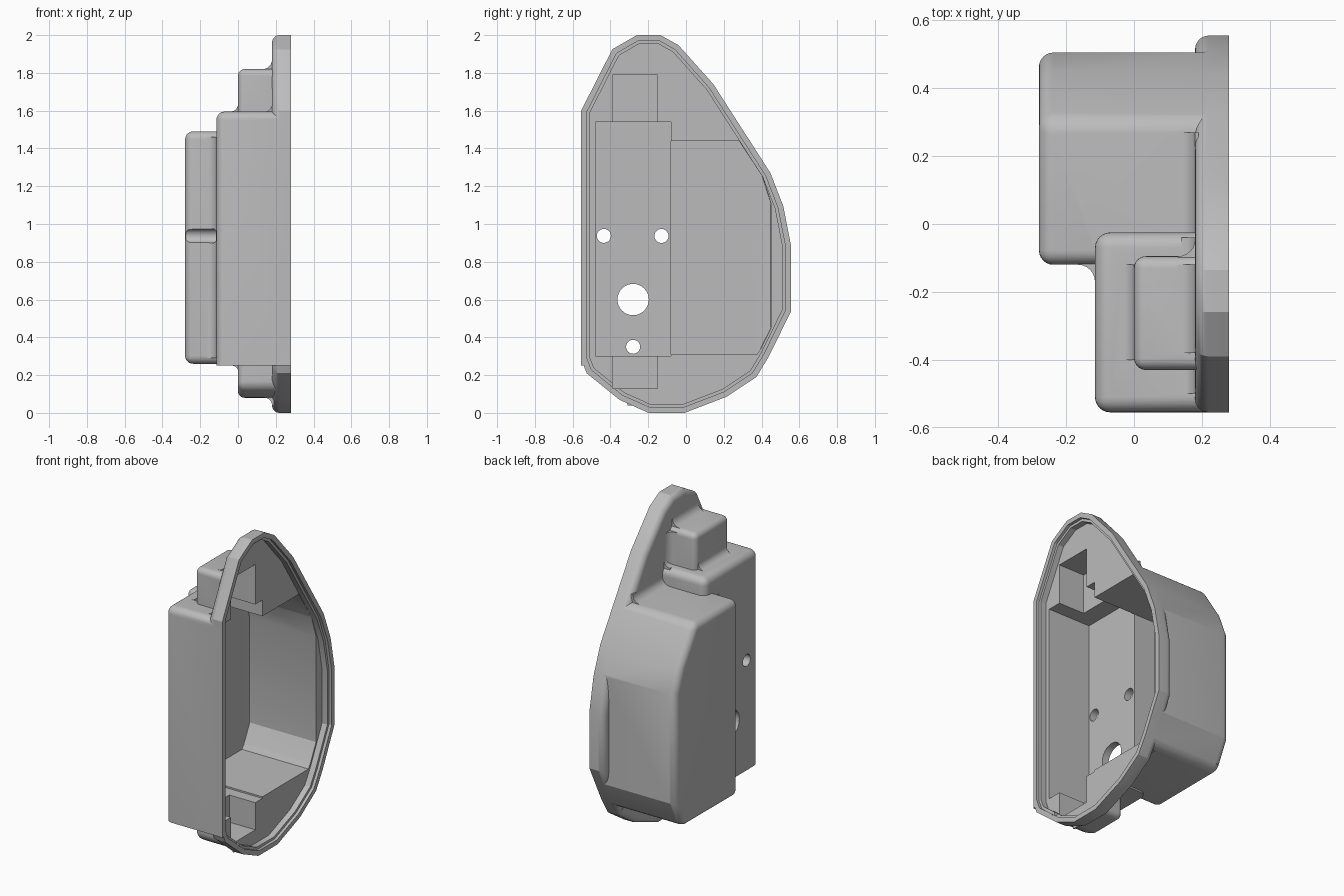
import bpy, bmesh, math
from mathutils import Vector

cube = bpy.data.objects.get("Cube")
if cube:
    bpy.data.objects.remove(cube, do_unlink=True)

FACE = 0.28      # plane of the open side
BEYOND = 0.4     # solids overshoot the open side, then get trimmed

grey = bpy.data.materials.new("plain_grey")
grey.use_nodes = True
colour = (0.5, 0.5, 0.5, 1)
grey.diffuse_color = colour
grey.node_tree.nodes["Principled BSDF"].inputs["Base Color"].default_value = colour


def prism(name, profile, lo, hi, axis="x", radius=0.0, rule=None):
    """Extrude a 2D profile along an axis and round the edges chosen by rule."""
    place = {"x": lambda p, t: (t, p[0], p[1]),
             "y": lambda p, t: (p[0], t, p[1]),
             "z": lambda p, t: (p[0], p[1], t)}[axis]
    bm = bmesh.new()
    face = bm.faces.new([bm.verts.new(place(p, lo)) for p in profile])
    side = bmesh.ops.extrude_face_region(bm, geom=[face])
    step = Vector(place((0, 0), hi - lo))
    bmesh.ops.translate(bm, vec=step, verts=[g for g in side["geom"] if isinstance(g, bmesh.types.BMVert)])
    bmesh.ops.recalc_face_normals(bm, faces=bm.faces)
    if radius:
        edges = [e for e in bm.edges
                 if e.calc_face_angle() > math.radians(30)
                 and min(v.co.x for v in e.verts) < FACE
                 and (rule is None or rule(e.verts[0].co, e.verts[1].co))]
        bmesh.ops.bevel(bm, geom=edges, offset=radius, segments=6, profile=0.5,
                        affect="EDGES", clamp_overlap=True)
    mesh = bpy.data.meshes.new(name)
    bm.to_mesh(mesh)
    bm.free()
    mesh.materials.append(grey)
    obj = bpy.data.objects.new(name, mesh)
    bpy.context.collection.objects.link(obj)
    return obj


def rect(u0, u1, v0, v1):
    return [(u0, v0), (u1, v0), (u1, v1), (u0, v1)]


def circle(u, v, r, n=32):
    return [(u + r * math.cos(2 * math.pi * i / n), v + r * math.sin(2 * math.pi * i / n))
            for i in range(n)]


def inset(profile, d):
    """Move every side of a clockwise profile inward by d."""
    pts = [Vector(p) for p in profile]
    out = []
    for i, p in enumerate(pts):
        a, b = (p - pts[i - 1]).normalized(), (pts[(i + 1) % len(pts)] - p).normalized()
        na, nb = Vector((a.y, -a.x)), Vector((b.y, -b.x))
        out.append(p + (na + nb) * d / (1 + na.dot(nb)))
    return out


def cove(corner, su, sv, lo, hi, axis, r=0.05):
    """Concave fillet strip filling an inside corner."""
    u, v = corner
    lap = 0.01
    arc = [(u + su * r * (1 - math.sin(t)), v + sv * r * (1 - math.cos(t)))
           for t in (math.pi / 2 * i / 6 for i in range(7))]
    pts = [(u - su * lap, v - sv * lap), (u + su * r, v - sv * lap)] + arc
    pts += [(u - su * lap, v + sv * r)]
    return prism("cove", pts, lo, hi, axis)


def combine(target, tool, operation):
    mod = target.modifiers.new("combine", "BOOLEAN")
    mod.operation, mod.solver, mod.object = operation, "EXACT", tool
    bpy.context.view_layer.objects.active = target
    bpy.ops.object.modifier_apply(modifier=mod.name)
    bpy.data.objects.remove(tool, do_unlink=True)


# Teardrop outline of the flange (y, z), clockwise
outline = [(-.555, .286), (-.555, 1.6), (-.39, 1.925), (-.26, 2), (-.135, 2), (-.04, 1.947),
           (.145, 1.74), (.447, 1.27), (.515, 1.095), (.555, .89), (.555, .535), (.437, .296),
           (.373, .19), (.214, .085), (-.008, 0), (-.198, 0), (-.352, .069), (-.526, .21)]
# Large rear chamber follows the outline on its sloping side
chamber = [(-.12, .26), (-.12, 1.49), (.306, 1.49), (.447, 1.27), (.505, 1.12),
           (.505, .434), (.437, .296), (.415, .26)]
chamber_inside = [(-.08, .31), (-.08, 1.44), (.28, 1.44), (.405, 1.25), (.45, 1.11),
                  (.45, .45), (.395, .34), (.375, .31)]
duct = [(-.43, .135), (-.43, 1.82), (-.095, 1.82), (-.095, .08), (-.34, .08)]

# Outer solids
housing = prism("housing", outline, .18, BEYOND, radius=.04,
                rule=lambda a, b: max(a.x, b.x) < .2)
solids = [
    prism("rear_chamber", chamber, -.28, BEYOND, radius=.045),
    prism("front_chamber", rect(-.555, -.025, .25, 1.595), -.115, BEYOND, radius=.045,
          rule=lambda a, b: max(a.z, b.z) > .3),
    prism("duct", duct, 0, BEYOND, radius=.035),
    # Concave blends between the solids
    cove((-.115, -.12), -1, -1, .29, 1.46, "z"),
    cove((.18, 1.49), -1, 1, -.04, .27, "y"),
    cove((.18, 1.595), -1, 1, -.5, -.04, "y", .04),
    cove((0, 1.595), -1, 1, -.4, -.12, "y", .04),
    cove((.18, 1.82), -1, 1, -.38, -.12, "y"),
    cove((.18, -.095), -1, 1, 1.58, 1.8, "z"),
    cove((.18, .08), -1, -1, -.31, -.12, "y", .04),
    cove((0, .25), -1, -1, -.4, -.12, "y", .03),
    cove((.18, .26), -1, -1, -.04, .37, "y", .03),
]
for solid in solids:
    combine(housing, solid, "UNION")

# Hollows, rim step and through holes
cutters = [
    prism("trim", rect(-1, 1, -1, 3), FACE, 1),
    prism("rim_step", inset(outline, .03), .262, BEYOND),
    prism("rim_pocket", inset(outline, .046), .225, BEYOND),
    prism("rear_hollow", chamber_inside, -.235, BEYOND, radius=.05,
          rule=lambda a, b: max(a.x, b.x) < 0 and min(a.y, b.y) > .38),
    prism("front_hollow", rect(-.48, -.08, .3, 1.54), -.07, BEYOND),
    prism("duct_hollow", rect(-.39, -.15, .13, 1.79), .045, BEYOND),
]
for y, z, r in ((-.435, .937, .037), (-.13, .937, .037), (-.28, .6, .083), (-.28, .35, .037)):
    cutters.append(prism("hole", circle(y, z, r), -.5, .1))
for cutter in cutters:
    combine(housing, cutter, "DIFFERENCE")

# Smooth blends, crisp edges
bpy.ops.object.select_all(action="DESELECT")
housing.select_set(True)
bpy.context.view_layer.objects.active = housing
bpy.ops.object.shade_smooth_by_angle(angle=math.radians(25))
